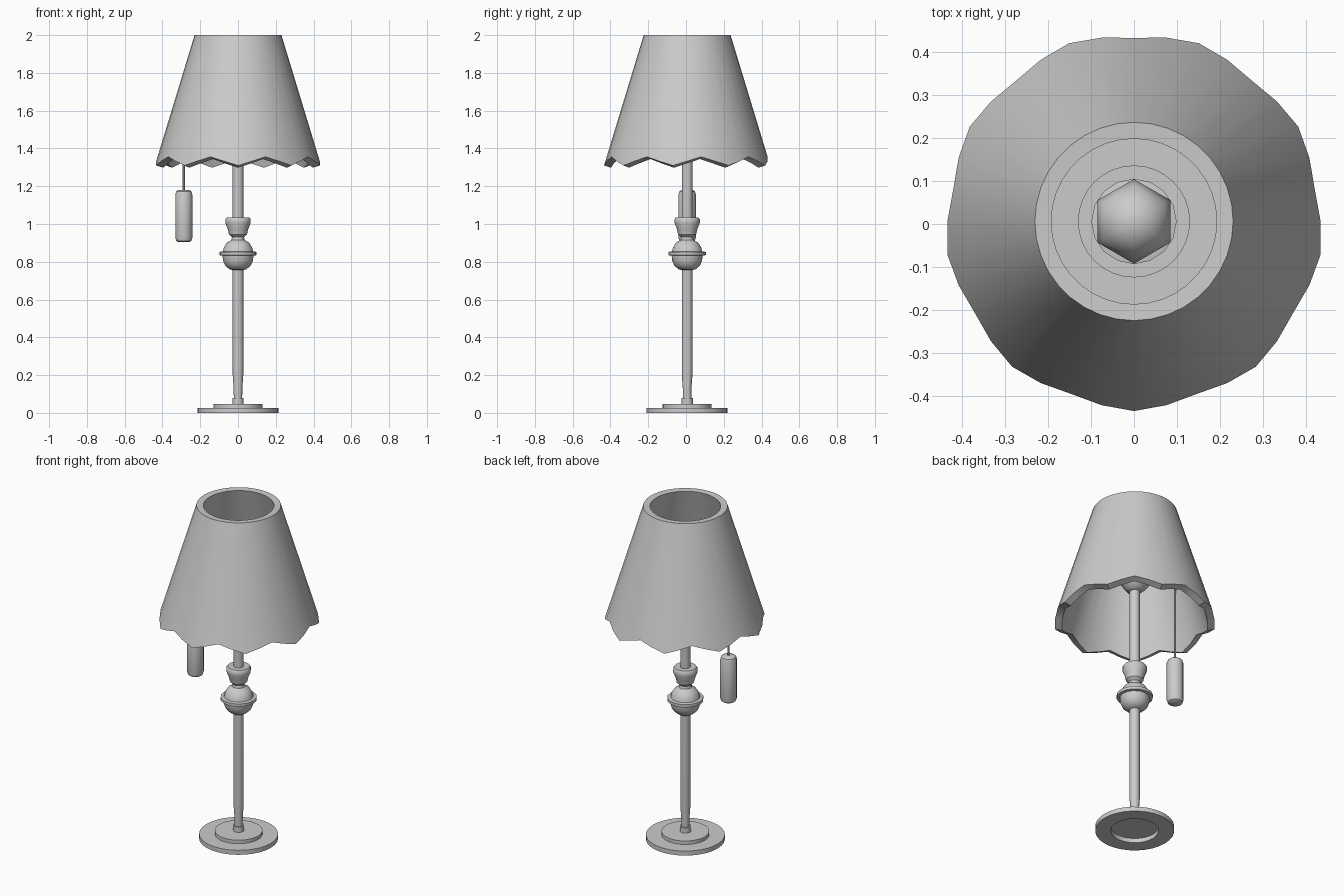
import bpy, bmesh, math

if "Cube" in bpy.data.objects:
    bpy.data.objects.remove(bpy.data.objects["Cube"])

CY = 0.006  # lamp axis sits slightly behind the origin


def finish(name, bm, angle=35):
    bmesh.ops.remove_doubles(bm, verts=bm.verts, dist=1e-5)
    bmesh.ops.recalc_face_normals(bm, faces=bm.faces)
    me = bpy.data.meshes.new(name)
    bm.to_mesh(me)
    bm.free()
    ob = bpy.data.objects.new(name, me)
    bpy.context.collection.objects.link(ob)
    bpy.ops.object.select_all(action='DESELECT')
    ob.select_set(True)
    bpy.context.view_layer.objects.active = ob
    bpy.ops.object.shade_smooth_by_angle(angle=math.radians(angle))
    return ob


def lathe(name, profile, sides, x=0.0, start=-90, angle=35):
    """Revolve (radius, z) points around a vertical axis."""
    bm = bmesh.new()
    rings = []
    for r, z in profile:
        rings.append([bm.verts.new((x + r * math.cos(a), CY + r * math.sin(a), z))
                      for a in (math.radians(start) + math.tau * i / sides for i in range(sides))])
    for a, b in zip(rings, rings[1:]):
        for i in range(sides):
            j = (i + 1) % sides
            bm.faces.new((a[i], a[j], b[j], b[i]))
    return finish(name, bm, angle)


# Stepped base with a recess underneath
lathe("base", [(0.13, 0.026), (0.13, 0), (0.215, 0), (0.215, 0.027), (0.13, 0.027),
               (0.13, 0.048), (0, 0.048), (0, 0.026), (0.13, 0.026)], 32)

# Post with collar at the foot
lathe("base_collar", [(0, 0.045), (0.03, 0.045), (0.03, 0.08), (0, 0.08)], 16)
lathe("post", [(0, 0.06), (0.022, 0.06), (0.023, 0.13), (0.028, 0.2), (0.028, 1.5), (0, 1.5)], 16)

# Turned ornament: bowl, flange, dome, neck and cup
lathe("turned_ornament", [
    (0.02, 0.755), (0.045, 0.76), (0.068, 0.78), (0.079, 0.805), (0.082, 0.833),
    (0.099, 0.835), (0.099, 0.852), (0.08, 0.855), (0.075, 0.875), (0.06, 0.9),
    (0.035, 0.915), (0.032, 0.93), (0.048, 0.945), (0.053, 0.97), (0.067, 1.005),
    (0.067, 1.025), (0.06, 1.035), (0.02, 1.035)], 16)

# Six-sided bulb on top of the post
lathe("bulb", [(0, 1.5), (0.05, 1.51), (0.085, 1.55), (0.098, 1.6), (0.085, 1.65),
               (0.05, 1.69), (0, 1.7)], 6, angle=65)

# Pull cord and handle
PULL_X = -0.287
lathe("pull_cord", [(0, 1.17), (0.006, 1.17), (0.006, 1.68), (0, 1.68)], 8, PULL_X)
lathe("pull_handle", [(0, 0.904), (0.03, 0.904), (0.041, 0.911), (0.046, 0.927), (0.046, 1.157),
                      (0.041, 1.173), (0.03, 1.18), (0, 1.18)], 14, PULL_X)

# Conical shade with nine pointed scallops, then thickened inwards
bm = bmesh.new()
top, bottom = [], []
N, SLOPE = 36, (0.44 - 0.23) / 0.69
for i in range(N):
    a = math.radians(-90) + math.tau * i / N
    z = 1.31 + 0.023 * (0, 1, 2, 1)[i % 4]
    r = 0.23 + (2 - z) * SLOPE
    c, s = math.cos(a), math.sin(a)
    top.append(bm.verts.new((0.23 * c, CY + 0.23 * s, 2)))
    bottom.append(bm.verts.new((r * c, CY + r * s, z)))
for i in range(N):
    j = (i + 1) % N
    bm.faces.new((bottom[i], bottom[j], top[j], top[i]))
# inner wall, offset along the wall normal
inner = {}
for v in top + bottom:
    r = math.hypot(v.co.x, v.co.y - CY)
    k = (r - 0.038) / r
    dz = -0.012 if v in bottom else -0.002
    inner[v] = bm.verts.new((v.co.x * k, CY + (v.co.y - CY) * k, v.co.z + dz))
for i in range(N):
    j = (i + 1) % N
    bm.faces.new((inner[top[i]], inner[top[j]], inner[bottom[j]], inner[bottom[i]]))
    bm.faces.new((top[i], top[j], inner[top[j]], inner[top[i]]))
    bm.faces.new((bottom[j], bottom[i], inner[bottom[i]], inner[bottom[j]]))
finish("lampshade", bm)
